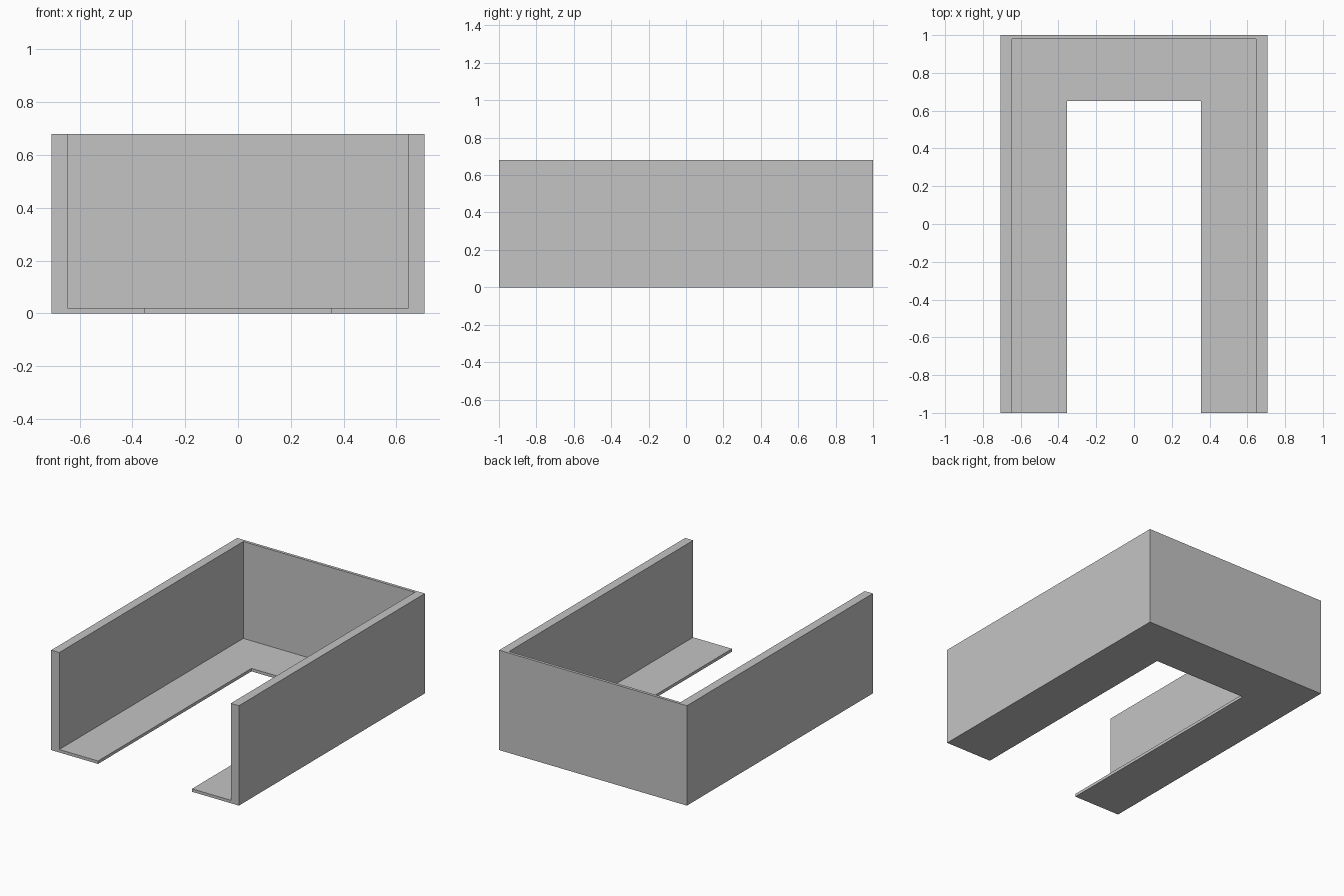
import bpy

if "Cube" in bpy.data.objects:
    bpy.data.objects.remove(bpy.data.objects["Cube"], do_unlink=True)

HALF_W, HEIGHT = 0.707, 0.68
INNER_W, BACK_Y = 0.646, 0.98      # inside faces of the walls
SLOT_W, SLOT_Y = 0.354, 0.65       # opening in the floor
FLOOR = 0.02

grey = bpy.data.materials.new("plain grey")
grey.use_nodes = True
colour = (0.55, 0.55, 0.55, 1)
grey.diffuse_color = colour
grey.node_tree.nodes["Principled BSDF"].inputs["Base Color"].default_value = colour


def box(name, half_x, y0, y1, z0, z1):
    """Box centred on x = 0 between the given y and z limits."""
    bpy.ops.mesh.primitive_cube_add(size=1, location=(0, (y0 + y1) / 2, (z0 + z1) / 2))
    ob = bpy.context.object
    ob.name = name
    ob.scale = (2 * half_x, y1 - y0, z1 - z0)
    bpy.ops.object.transform_apply(location=True, rotation=False, scale=True)
    ob.data.materials.append(grey)
    return ob


# Outer block, hollowed out and then slotted through the floor
tray = box("open_front_tray", HALF_W, -1, 1, 0, HEIGHT)
cutters = [
    box("hollow_cutter", INNER_W, -1.5, BACK_Y, FLOOR, 1),
    box("floor_slot_cutter", SLOT_W, -1.5, SLOT_Y, -0.5, 0.5),
]
bpy.context.view_layer.objects.active = tray
for cutter in cutters:
    cut = tray.modifiers.new(cutter.name, "BOOLEAN")
    cut.operation = "DIFFERENCE"
    cut.solver = "EXACT"
    cut.object = cutter
    bpy.ops.object.modifier_apply(modifier=cut.name)
for cutter in cutters:
    bpy.data.objects.remove(cutter, do_unlink=True)
